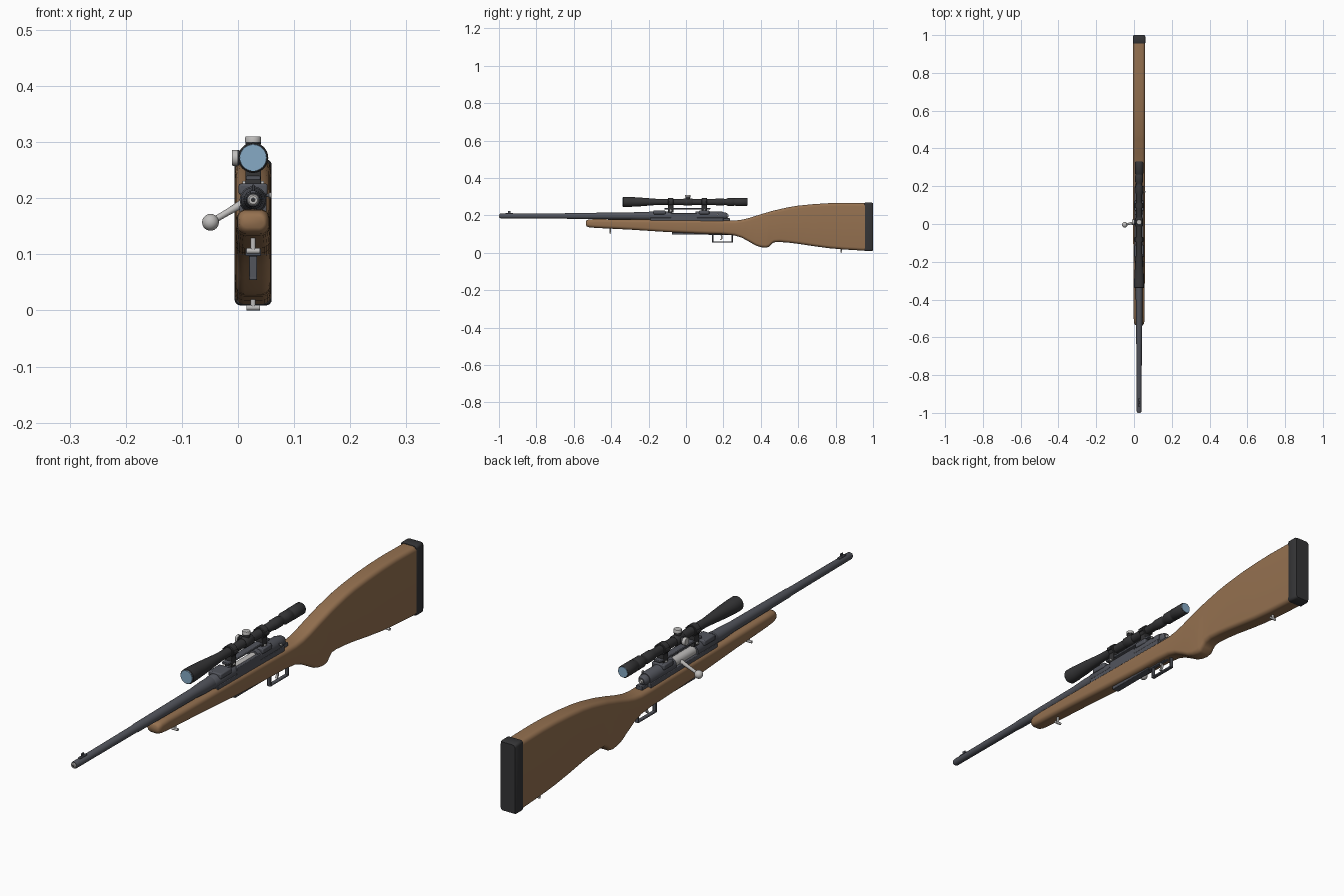
import bpy, bmesh, math
from mathutils import Vector

if "Cube" in bpy.data.objects:
    bpy.data.objects.remove(bpy.data.objects["Cube"])

CX = 0.027          # x of the gun's centre plane
BZ, SZ = 0.197, 0.272  # bore and scope heights


def mat(name, rgb):
    m = bpy.data.materials.new(name)
    m.diffuse_color = (*rgb, 1)
    m.use_nodes = True
    m.node_tree.nodes["Principled BSDF"].inputs["Base Color"].default_value = m.diffuse_color
    return m


WOOD = mat("walnut_brown", (0.30, 0.165, 0.08))
STEEL = mat("blued_steel", (0.085, 0.09, 0.108))
BLACK = mat("matte_black", (0.035, 0.035, 0.037))
SILVER = mat("bright_steel", (0.52, 0.51, 0.50))
GLASS = mat("lens_blue", (0.24, 0.40, 0.56))


def finish(bm, name, m, bevel=0, angle=35):
    bmesh.ops.recalc_face_normals(bm, faces=bm.faces)
    me = bpy.data.meshes.new(name)
    bm.to_mesh(me)
    bm.free()
    me.materials.append(m)
    o = bpy.data.objects.new(name, me)
    bpy.context.collection.objects.link(o)
    if bevel:
        b = o.modifiers.new("bevel", "BEVEL")
        b.width, b.segments, b.limit_method = bevel, 2, 'ANGLE'
    bpy.ops.object.select_all(action='DESELECT')
    o.select_set(True)
    bpy.context.view_layer.objects.active = o
    bpy.ops.object.shade_smooth_by_angle(angle=math.radians(angle))
    return o


def loft(name, rings, m, bevel=0, angle=35):
    bm = bmesh.new()
    vs = [[bm.verts.new(p) for p in r] for r in rings]
    n = len(vs[0])
    for a, b in zip(vs, vs[1:]):
        for i in range(n):
            bm.faces.new((a[i], a[(i + 1) % n], b[(i + 1) % n], b[i]))
    bm.faces.new(vs[0])
    bm.faces.new(vs[-1])
    return finish(bm, name, m, bevel, angle)


def lathe(name, prof, m, start=(CX, 0, 0), axis=(0, 1, 0), n=32):
    """Solid of revolution; prof = (distance along axis, radius)."""
    a = Vector(axis).normalized()
    u = a.orthogonal().normalized()
    w = a.cross(u)
    s = Vector(start)
    return loft(name, [[s + a * d + (u * math.cos(t) + w * math.sin(t)) * r
                for t in (2 * math.pi * i / n for i in range(n))]
                for d, r in prof], m)


def box(name, x, y, z, m, bevel=0.002):
    rings = [[(x[0], q, z[0]), (x[1], q, z[0]), (x[1], q, z[1]), (x[0], q, z[1])] for q in y]
    return loft(name, rings, m, bevel)


def round_rect(y, zb, zt, hw, r):
    pts = []
    for k, (sx, sz) in enumerate(((1, 1), (-1, 1), (-1, -1), (1, -1))):
        for j in range(6):
            t = math.pi / 2 * (k + j / 5)
            zc = zt - r if sz > 0 else zb + r
            pts.append((CX + sx * (hw - r) + r * math.cos(t), y, zc + r * math.sin(t)))
    return pts


# Wooden stock: y, bottom, top, half width
stations = [
    (-0.535, .148, .168, .020), (-0.530, .140, .175, .025), (-0.515, .136, .179, .028),
    (-0.48, .133, .180, .029), (-0.30, .124, .178, .030), (-0.10, .111, .176, .031),
    (0.10, .102, .174, .031), (0.20, .099, .172, .031), (0.26, .093, .172, .031),
    (0.30, .080, .177, .031), (0.34, .058, .187, .031), (0.375, .038, .198, .031),
    (0.40, .030, .206, .031), (0.425, .027, .213, .031), (0.442, .031, .218, .031),
    (0.455, .045, .222, .031), (0.47, .056, .226, .031), (0.50, .058, .233, .031),
    (0.55, .054, .244, .031), (0.60, .048, .252, .031), (0.68, .036, .260, .032),
    (0.76, .025, .265, .032), (0.84, .018, .267, .032), (0.96, .011, .265, .032)]
loft("stock", [round_rect(y, b, t, w, min(.016, (t - b) * .42, w * .7))
               for y, b, t, w in stations], WOOD, angle=50)

# Rubber butt pad
loft("butt_pad", [round_rect(y, .009 + i, .269 - i, .033 - i, .010)
                  for y, i in ((.955, .002), (.959, 0), (.992, 0), (1.0, .004))], BLACK)

# Barrel with crowned muzzle and front sight
lathe("barrel", [(-.995, .0115), (-.99, .013), (-.64, .0145), (-.63, .016), (-.30, .0185),
                 (-.24, .022), (-.19, .022)], STEEL, (CX, 0, BZ))
lathe("muzzle_crown", [(-1.0, .0075), (-.997, .0100), (-.99, .0105)], SILVER, (CX, 0, BZ))
lathe("bore_hole", [(-1.0005, .004), (-.999, .004)], BLACK, (CX, 0, BZ), n=16)
box("front_sight_ramp", (CX - .005, CX + .005), (-.965, -.925), (.205, .214), STEEL)
box("front_sight_blade", (CX - .002, CX + .002), (-.952, -.938), (.212, .224), STEEL, .001)

# Receiver, left open on the handle side to show the bolt
lathe("receiver_ring", [(-.20, .021), (-.195, .024), (-.075, .024)], STEEL, (CX, 0, BZ))
lathe("receiver_bridge", [(.05, .024), (.19, .024), (.20, .021)], STEEL, (CX, 0, BZ))
box("receiver_bed", (CX - .024, CX + .024), (-.19, .20), (.168, .188), STEEL)
box("receiver_side_wall", (CX + .012, CX + .024), (-.08, .06), (.18, .212), STEEL)
box("receiver_tang", (CX - .013, CX + .013), (.19, .235), (.165, .185), STEEL)

# Bolt, shroud, handle and safety
lathe("bolt_body", [(-.09, .017), (.19, .017)], SILVER, (CX, 0, BZ))
lathe("bolt_shroud", [(.195, .019), (.213, .018), (.222, .012)], STEEL, (CX, 0, BZ))
lathe("firing_pin_cap", [(.22, .008), (.228, .006)], SILVER, (CX, 0, BZ), n=16)
root, knob = Vector((CX - .008, .012, .197)), Vector((-.049, -.004, .157))
length = (knob - root).length
lathe("bolt_handle", [(0, .0085), (length * .5, .006), (length, .0055)], SILVER,
      root, knob - root, 20)
lathe("bolt_knob", [(-.015 * math.cos(math.pi * i / 12), max(.0005, .015 * math.sin(math.pi * i / 12)))
                    for i in range(13)], SILVER, knob, knob - root, 24)
lathe("safety_stem", [(0, .003), (.014, .003)], STEEL, (CX + .015, .17, .205), (1, 0, 0), 12)
lathe("safety_knob", [(0, .003), (.002, .005), (.005, .005), (.006, .003)], SILVER,
      (CX + .027, .17, .205), (1, 0, 0), 16)

# Scope mounts, bridge rail and clamp rings
for i, (y0, y1) in enumerate(((-.175, -.11), (.07, .125))):
    box(f"mount_base_{i}", (CX - .026, CX + .026), (y0, y1), (.206, .226), STEEL, .004)
box("mount_rail", (CX - .013, CX + .013), (-.115, .13), (.232, .240), STEEL)
for i, y in enumerate((-.082, .098)):
    box(f"ring_foot_{i}", (CX - .014, CX + .014), (y - .014, y + .014), (.215, .256), BLACK)
    lathe(f"scope_ring_{i}", [(y - .014, .019), (y - .012, .0215), (y + .012, .0215),
                              (y + .014, .019)], BLACK, (CX, 0, SZ))
    for s in (-1, 1):
        box(f"ring_lug_{i}_{s}", (CX + s * .021 - .005, CX + s * .021 + .005),
            (y - .011, y + .011), (SZ - .006, SZ + .006), BLACK)
    lathe(f"ring_screw_{i}", [(-.019, .005), (.019, .005)], SILVER, (CX, y, .226), (1, 0, 0), 12)

# Scope tube with objective bell and eyepiece
lathe("scope_tube", [(-.338, .0245), (-.335, .027), (-.30, .027), (-.295, .026), (-.26, .0245),
                     (-.15, .016), (.155, .016), (.165, .019), (.20, .019), (.205, .0165),
                     (.215, .0165), (.225, .0215), (.255, .0215), (.258, .020), (.264, .020),
                     (.267, .022), (.325, .022), (.328, .020)], BLACK, (CX, 0, SZ))
lathe("front_lens", [(-.340, .0235), (-.336, .0245)], GLASS, (CX, 0, SZ))
lathe("rear_lens", [(.326, .019), (.330, .019)], GLASS, (CX, 0, SZ))

# Adjustment turrets on top and on the handle side
lathe("turret_saddle", [(-.014, .017), (-.010, .0195), (.030, .0195), (.034, .017)], BLACK, (CX, 0, SZ))
for name, ax in (("top_turret", (0, 0, 1)), ("side_turret", (-1, 0, 0))):
    lathe(name, [(0, .012), (.024, .012), (.024, .014), (.033, .014)], BLACK, (CX, .01, SZ), ax)
    lathe(name + "_cap", [(.028, .0143), (.036, .0143), (.038, .013)], SILVER, (CX, .01, SZ), ax)

# Floor plate, trigger guard and trigger
box("floor_plate", (CX - .014, CX + .014), (-.075, .13), (.097, .112), STEEL)
box("guard_tang", (CX - .008, CX + .008), (.12, .255), (.096, .104), STEEL)
box("guard_front", (CX - .007, CX + .007), (.140, .147), (.057, .10), STEEL)
box("guard_back", (CX - .007, CX + .007), (.243, .250), (.057, .10), STEEL)
box("guard_bottom", (CX - .007, CX + .007), (.140, .250), (.054, .060), STEEL)
trigger = [(.186, .10), (.192, .088), (.192, .078), (.186, .068)]
loft("trigger", [[(CX - .004, y - .004, z), (CX + .004, y - .004, z),
                  (CX + .004, y + .004, z), (CX - .004, y + .004, z)] for y, z in trigger], SILVER)

# Sling studs
for name, y, z in (("front_sling", -.405, .101), ("rear_sling", .83, 0.0)):
    lathe(name + "_stud", [(0, .0045), (.032, .0045)], SILVER, (CX, y, z + .004), (0, 0, 1), 16)
    lathe(name + "_crossbar", [(-.012, .005), (.012, .005)], SILVER, (CX, y, z + .005), (1, 0, 0), 16)
